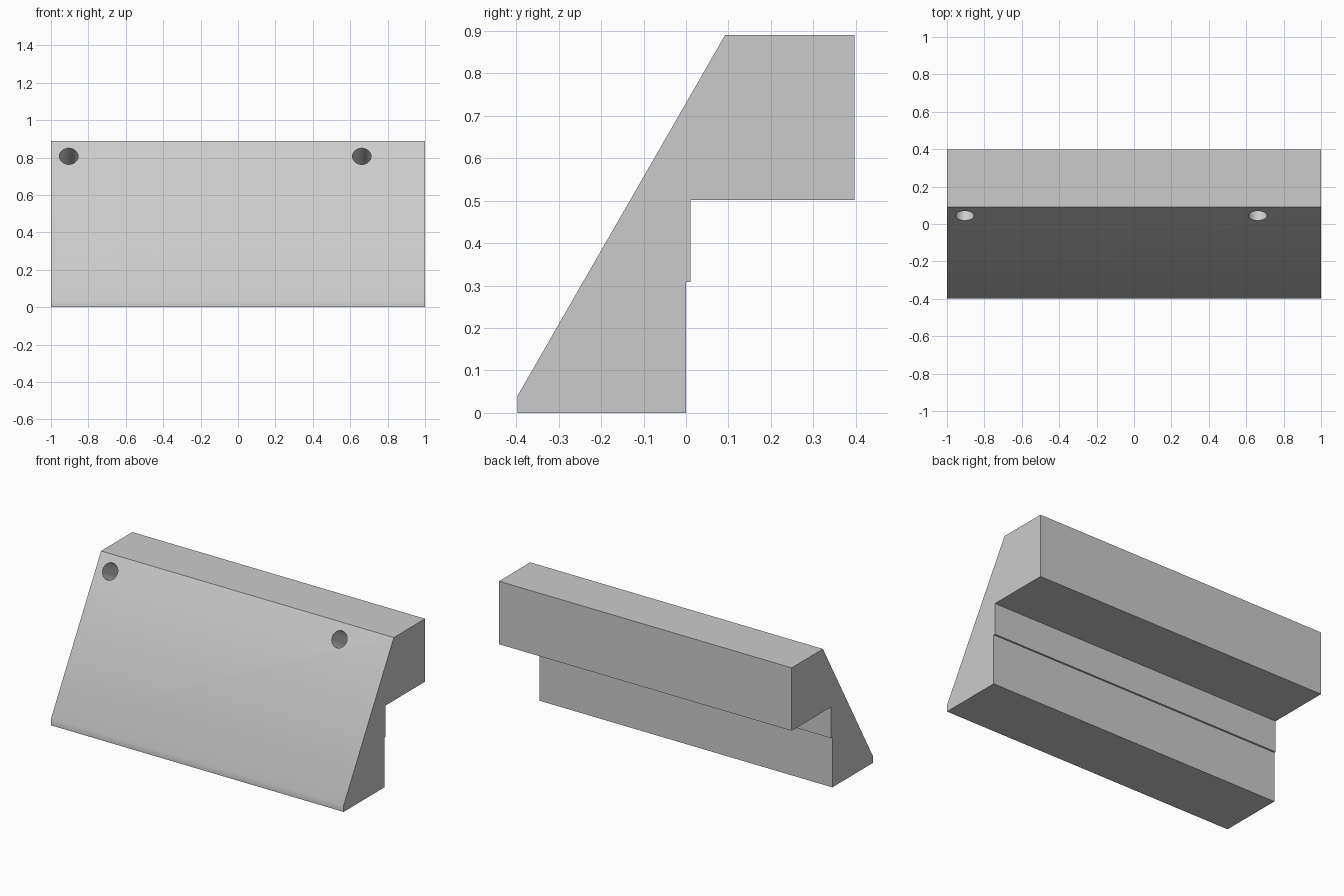
import bpy, bmesh, math
from mathutils import Vector

if "Cube" in bpy.data.objects:
    bpy.data.objects.remove(bpy.data.objects["Cube"])

grey = bpy.data.materials.new("light_grey")
grey.use_nodes = True
grey.diffuse_color = (0.6, 0.6, 0.6, 1)
grey.node_tree.nodes["Principled BSDF"].inputs["Base Color"].default_value = (0.6, 0.6, 0.6, 1)


def add_object(name, bm):
    mesh = bpy.data.meshes.new(name)
    bm.to_mesh(mesh)
    bm.free()
    mesh.materials.append(grey)
    obj = bpy.data.objects.new(name, mesh)
    bpy.context.collection.objects.link(obj)
    return obj


# Wedge block: side profile (y, z) extruded along x
profile = [(-0.397, 0), (0, 0), (0, 0.308), (0.011, 0.308), (0.011, 0.501),
           (0.397, 0.501), (0.397, 0.89), (0.092, 0.89), (-0.397, 0.04)]
bm = bmesh.new()
side = bm.faces.new([bm.verts.new((-1, y, z)) for y, z in profile])
end = bmesh.ops.extrude_face_region(bm, geom=[side])["geom"]
bmesh.ops.translate(bm, vec=(2, 0, 0), verts=[v for v in end if isinstance(v, bmesh.types.BMVert)])
bmesh.ops.recalc_face_normals(bm, faces=bm.faces)
block = add_object("sloped_block", bm)

# Blind round holes drilled square to the slope
slope = Vector((0, profile[7][0] - profile[8][0], profile[7][1] - profile[8][1]))
inward = Vector((0, slope.z, -slope.y)).normalized()
hole_z, depth = 0.807, 0.25
hole_y = profile[8][0] + (hole_z - profile[8][1]) * slope.y / slope.z
for label, x in (("right", -0.905), ("left", 0.662)):
    bm = bmesh.new()
    bmesh.ops.create_cone(bm, cap_ends=True, segments=48, radius1=0.05, radius2=0.05, depth=2 * depth)
    cutter = add_object(label + "_hole_cutter", bm)
    cutter.location = (x, hole_y, hole_z)
    cutter.rotation_euler = inward.to_track_quat("Z", "Y").to_euler()
    cutter.hide_render = True
    cutter.hide_viewport = True
    cut = block.modifiers.new(label + "_hole", "BOOLEAN")
    cut.operation = "DIFFERENCE"
    cut.solver = "EXACT"
    cut.object = cutter

# Bake the cuts, then smooth the hole walls and keep edges sharp
bpy.context.view_layer.objects.active = block
block.select_set(True)
for modifier in list(block.modifiers):
    bpy.ops.object.modifier_apply(modifier=modifier.name)
bpy.ops.object.shade_smooth_by_angle(angle=math.radians(30))
